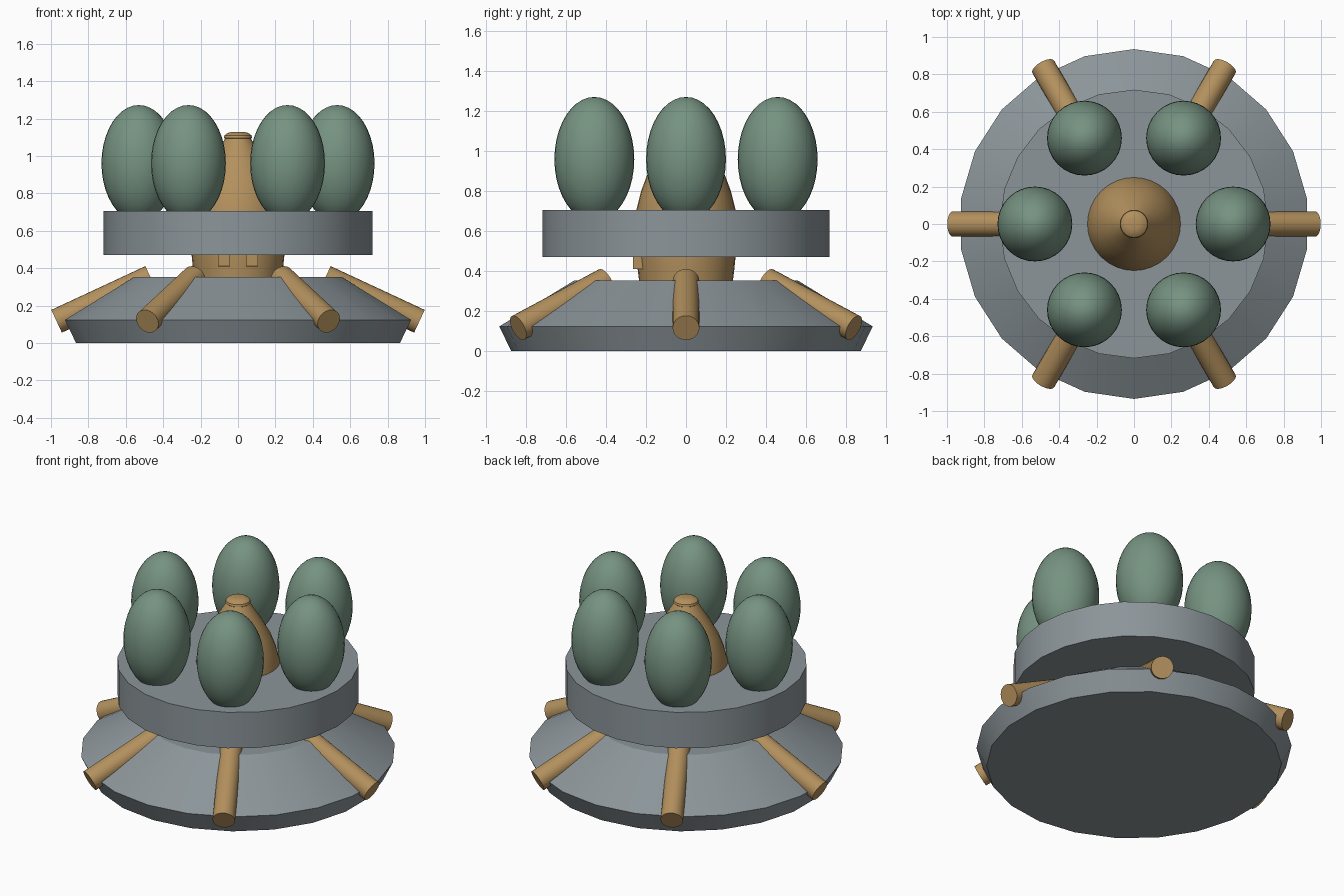
import bpy, bmesh, math
from mathutils import Vector

if "Cube" in bpy.data.objects:
    bpy.data.objects.remove(bpy.data.objects["Cube"])


def material(name, rgb):
    m = bpy.data.materials.new(name)
    m.diffuse_color = (*rgb, 1)
    m.use_nodes = True
    m.node_tree.nodes["Principled BSDF"].inputs["Base Color"].default_value = m.diffuse_color
    return m


STONE = material("slate grey", (0.26, 0.30, 0.32))
LEAF = material("sage green", (0.18, 0.29, 0.22))
WOOD = material("tan brown", (0.45, 0.28, 0.11))


def finish(obj, name, mat, smooth=True):
    obj.name = name
    obj.data.materials.append(mat)
    if smooth:
        bpy.ops.object.select_all(action='DESELECT')
        obj.select_set(True)
        bpy.context.view_layer.objects.active = obj
        bpy.ops.object.shade_smooth_by_angle(angle=math.radians(30))
    return obj


def lathe(name, profile, sides, mat):
    """Closed solid of revolution from (radius, height) points, bottom to top."""
    bm = bmesh.new()
    rings = []
    for r, z in profile:
        ring = []
        for i in range(sides):
            a = math.pi / 2 + math.tau * i / sides
            ring.append(bm.verts.new((r * math.cos(a), r * math.sin(a), z)))
        rings.append(ring)
    for low, high in zip(rings, rings[1:]):
        for i in range(sides):
            j = (i + 1) % sides
            bm.faces.new((low[i], low[j], high[j], high[i]))
    bm.faces.new(rings[0][::-1])
    bm.faces.new(rings[-1])
    mesh = bpy.data.meshes.new(name)
    bm.to_mesh(mesh)
    bm.free()
    obj = bpy.data.objects.new(name, mesh)
    bpy.context.collection.objects.link(obj)
    return finish(obj, name, mat)


def rod(name, start, end, radius, mat):
    start, end = Vector(start), Vector(end)
    axis = end - start
    bpy.ops.mesh.primitive_cylinder_add(vertices=24, radius=radius, depth=axis.length,
                                        location=(start + end) / 2)
    obj = bpy.context.object
    obj.rotation_euler = axis.to_track_quat('Z', 'Y').to_euler()
    return finish(obj, name, mat)


# Flared base and raised drum
lathe("base", [(0.875, 0), (0.935, 0.123), (0.56, 0.353)], 22, STONE)
lathe("drum", [(0.718, 0.47), (0.718, 0.705)], 24, STONE)

# Central body: pedestal neck below the drum, tapering spire above it
lathe("central_spire", [(0.20, 0.003), (0.235, 0.353), (0.242, 0.41), (0.248, 0.47),
                        (0.254, 0.62), (0.25, 0.70), (0.225, 0.80), (0.195, 0.88),
                        (0.145, 0.97), (0.095, 1.05), (0.066, 1.097)], 32, WOOD)
lathe("spire_cap", [(0.066, 1.09), (0.076, 1.097), (0.072, 1.11),
                    (0.055, 1.123), (0.03, 1.129)], 24, WOOD)

# Small blocks on the front of the neck
for side in (-1, 1):
    bpy.ops.mesh.primitive_cube_add(size=1, location=(side * 0.075, -0.235, 0.45))
    block = bpy.context.object
    block.scale = (0.065, 0.06, 0.08)
    bevel = block.modifiers.new("soft edges", 'BEVEL')
    bevel.width = 0.006
    finish(block, "neck_block", WOOD, smooth=False)

# Six sloping struts and six egg-shaped pods
for i in range(6):
    a = math.radians(60 * i)
    c, s = math.cos(a), math.sin(a)
    rod("strut", (0.467 * c, 0.467 * s, 0.35), (0.970 * c, 0.970 * s, 0.116), 0.067, WOOD)
    bpy.ops.mesh.primitive_uv_sphere_add(segments=32, ring_count=20, radius=1,
                                         location=(0.53 * c, 0.53 * s, 0.96))
    pod = bpy.context.object
    pod.scale = (0.2, 0.2, 0.312)
    finish(pod, "pod", LEAF)
